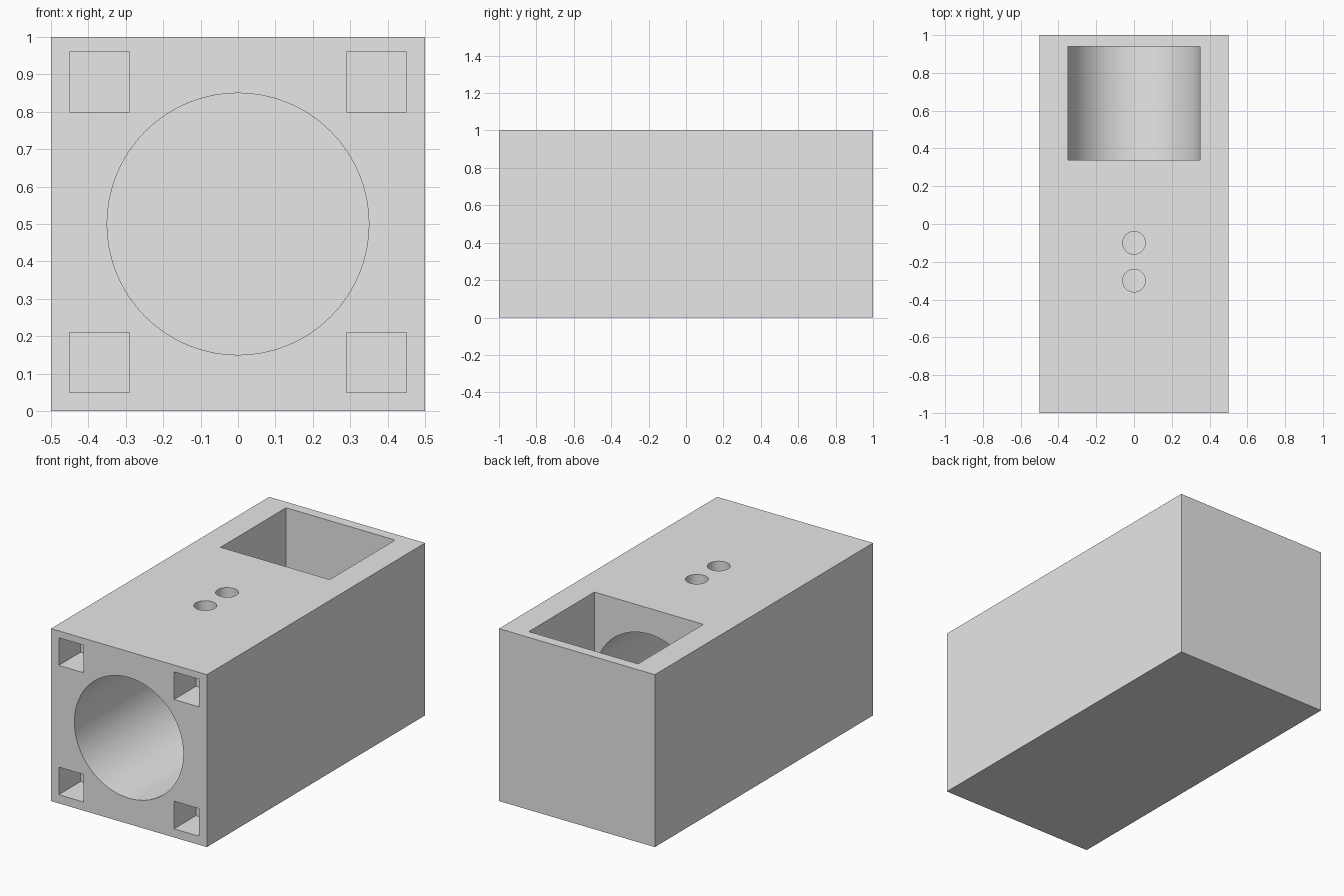
import bpy
import math

default = bpy.data.objects.get("Cube")
if default:
    bpy.data.objects.remove(default, do_unlink=True)

GREY = (0.8, 0.8, 0.8, 1.0)
grey = bpy.data.materials.new("light_grey")
grey.use_nodes = True
grey.diffuse_color = GREY
grey.node_tree.nodes["Principled BSDF"].inputs["Base Color"].default_value = GREY


def box(name, low, high):
    """Box spanning two opposite corners."""
    bpy.ops.mesh.primitive_cube_add(size=1)
    ob = bpy.context.object
    ob.name = name
    for v in ob.data.vertices:
        v.co = [(a + b) / 2 + c * (b - a) for a, b, c in zip(low, high, v.co)]
    ob.data.materials.append(grey)
    return ob


def cylinder(name, radius, depth, location, tilt=0.0, sides=64):
    bpy.ops.mesh.primitive_cylinder_add(vertices=sides, radius=radius, depth=depth,
                                        location=location, rotation=(tilt, 0, 0))
    ob = bpy.context.object
    ob.name = name
    ob.data.materials.append(grey)
    return ob


# Main block
body = box("housing_block", (-0.5, -1, 0), (0.5, 1, 1))

# Long round bore from the front, and the rectangular opening above its far end
cutters = [
    cylinder("bore_cutter", 0.35, 2.04, (0, -0.08, 0.5), math.pi / 2),
    box("top_opening_cutter", (-0.35, 0.34, 0.5), (0.35, 0.94, 1.1)),
]

# Square sockets in the front corners
for side in (-1, 1):
    for base in (0.05, 0.80):
        x = sorted((side * 0.29, side * 0.45))
        cutters.append(box("corner_socket_cutter", (x[0], -1.1, base), (x[1], -0.8, base + 0.16)))

# Two small round holes through the top into the bore
for y in (-0.1, -0.3):
    cutters.append(cylinder("top_hole_cutter", 0.06, 0.4, (0, y, 0.9), sides=48))

# Cut every opening out of the block
for cutter in cutters:
    cutter.hide_render = True
    mod = body.modifiers.new(cutter.name, "BOOLEAN")
    mod.operation = "DIFFERENCE"
    mod.solver = "EXACT"
    mod.object = cutter

bpy.ops.object.select_all(action="DESELECT")
body.select_set(True)
bpy.context.view_layer.objects.active = body
for name in [m.name for m in body.modifiers]:
    bpy.ops.object.modifier_apply(modifier=name)
for cutter in cutters:
    bpy.data.objects.remove(cutter, do_unlink=True)

# Smooth round walls, flat planar walls
bpy.ops.object.shade_smooth_by_angle(angle=math.radians(30))
for face in body.data.polygons:
    if max(abs(c) for c in face.normal) > 0.9999:
        face.use_smooth = False
